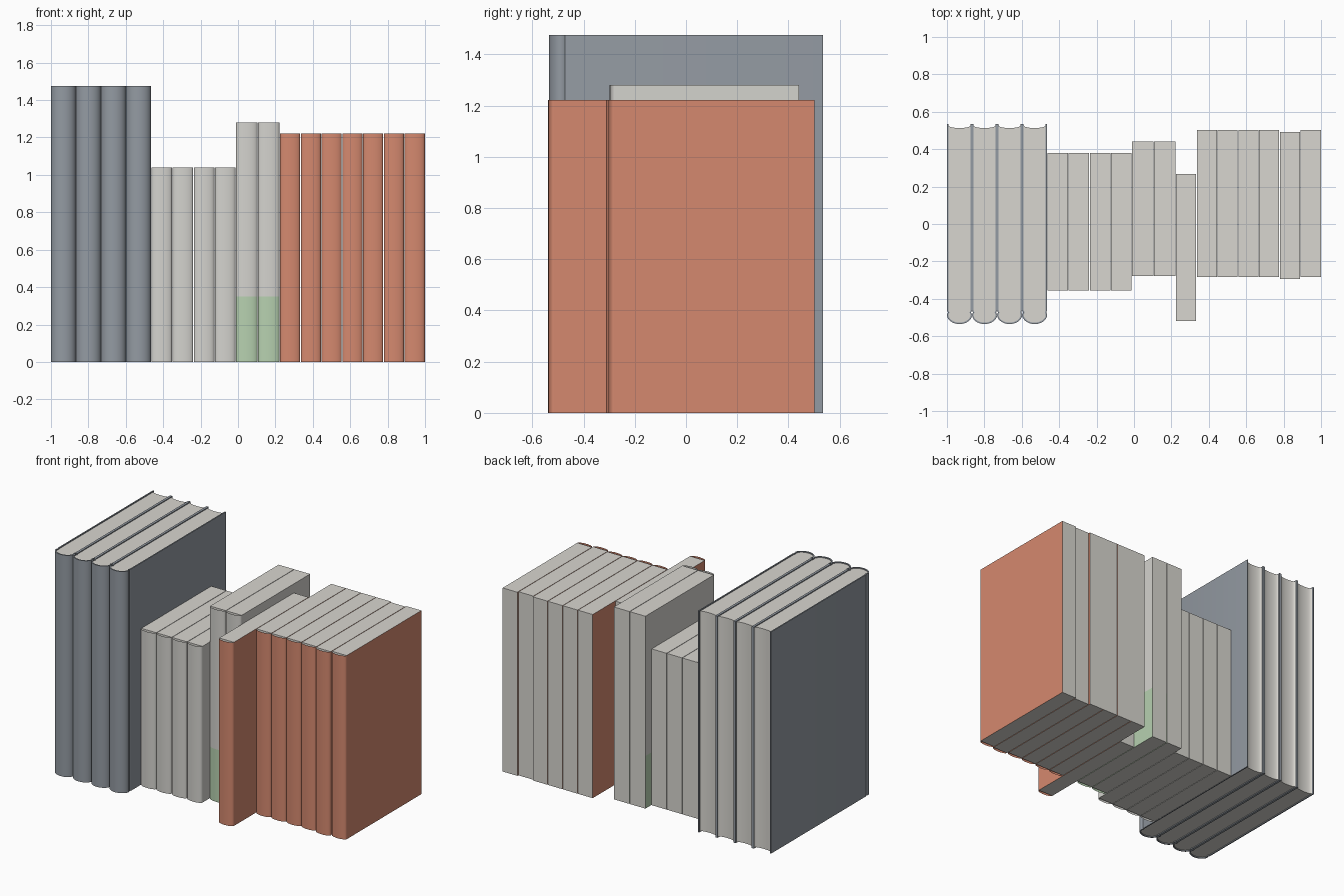
import bpy, bmesh, math

if "Cube" in bpy.data.objects:
    bpy.data.objects.remove(bpy.data.objects["Cube"])


def srgb(r, g, b):
    return tuple(((c / 255 + 0.055) / 1.055) ** 2.4 for c in (r, g, b)) + (1.0,)


def material(name, rgb):
    m = bpy.data.materials.new(name)
    m.diffuse_color = srgb(*rgb)
    m.use_nodes = True
    m.node_tree.nodes["Principled BSDF"].inputs["Base Color"].default_value = m.diffuse_color
    return m


PAGE = material("page_paper", (216, 214, 208))
BLUE = material("slate_cover", (148, 155, 163))
GREY = material("grey_cover", (212, 211, 206))
GREEN = material("green_band", (183, 209, 176))
ORANGE = material("terracotta_cover", (213, 137, 111))


def arc(h, y0, depth, n=14):
    """Rounded spine curve from left to right, bulging to the front."""
    return [(-h * math.cos(math.pi * i / n), y0 - depth * math.sin(math.pi * i / n))
            for i in range(n + 1)]


def extrude(name, pts, z0, z1, x, mats, closed=True, split=None):
    """Upright prism from a counterclockwise outline, or an open strip."""
    bm = bmesh.new()
    lo = [bm.verts.new((px + x, py, z0)) for px, py in pts]
    hi = [bm.verts.new((px + x, py, z1)) for px, py in pts]
    n = len(pts)
    for i in range(n if closed else n - 1):
        j = (i + 1) % n
        bm.faces.new((lo[i], lo[j], hi[j], hi[i]))
    if closed:
        bm.faces.new(hi)
        bm.faces.new(lo[::-1])
    if split:
        bmesh.ops.bisect_plane(bm, geom=bm.verts[:] + bm.edges[:] + bm.faces[:],
                               plane_co=(0, 0, split), plane_no=(0, 0, 1))
    bm.normal_update()
    me = bpy.data.meshes.new(name)
    for m in mats:
        me.materials.append(m)
    # Boards face sideways; a band covers the lower part of the cover
    for f in bm.faces:
        cover = not closed or abs(f.normal.x) > 0.9
        if len(mats) > 1 and cover:
            f.material_index = 1
            if split and f.calc_center_median().z < split:
                f.material_index = 2
    bm.to_mesh(me)
    bm.free()
    me.shade_smooth()
    me.set_sharp_from_angle(angle=math.radians(40))
    ob = bpy.data.objects.new(name, me)
    bpy.context.collection.objects.link(ob)
    return ob


def thin_book(name, x0, x1, front, back, height, cover, band=None):
    """Page block with coloured sides and a thin curved open spine."""
    x, h = (x0 + x1) / 2, (x1 - x0) / 2 - 0.0015
    y0 = front + 0.02
    mats = [PAGE, cover] + ([GREEN] if band else [])
    block = [(-h, back), (-h, y0), (h, y0), (h, back)]
    extrude(name + "_block", block, 0, height, x, mats, split=band)
    extrude(name + "_spine", arc(h, y0, 0.02), 0, height, x, mats, False, band)


def hardback(name, x0, x1, front, back, height):
    """Folded cover with hinge grooves, and pages hollowed at the back."""
    x, h, t = (x0 + x1) / 2, (x1 - x0) / 2, 0.008
    y0 = front + 0.05

    def wrap(w, depth):
        left = [(-w, back), (-w, y0 + 0.025), (-w + 0.005, y0 + 0.012)]
        right = [(-px, py) for px, py in left[::-1]]
        return left + arc(w, y0, depth) + right

    outer, inner = wrap(h, 0.05), wrap(h - t, 0.05 - t)
    extrude(name + "_cover", outer + inner[::-1], 0, height, x, [BLUE])
    w = h - t
    hollow = [(w * math.cos(math.pi * i / 12),
               back - 0.008 - 0.014 * math.sin(math.pi * i / 12)) for i in range(13)]
    extrude(name + "_pages", inner[1:-1] + hollow, 0.006, height - 0.006, x, [PAGE])


# Tall slate hardbacks
for i in range(4):
    hardback(f"slate_book_{i + 1}", -1 + i * 0.134, -1 + (i + 1) * 0.134,
             -0.535, 0.535, 1.475)

# Short grey books
for i in range(4):
    thin_book(f"short_grey_book_{i + 1}", -0.464 + i * 0.113, -0.464 + (i + 1) * 0.113,
              -0.375, 0.38, 1.04, GREY)

# Grey pair with a green lower band
for i in range(2):
    thin_book(f"banded_book_{i + 1}", -0.012 + i * 0.1175, -0.012 + (i + 1) * 0.1175,
              -0.298, 0.442, 1.28, GREY, 0.35)

# Terracotta set: the first is pulled forward, the sixth sits slightly out
for i in range(7):
    shift = {0: -0.235, 5: -0.01}.get(i, 0)
    thin_book(f"terracotta_book_{i + 1}", 0.223 + i * 0.111, 0.223 + (i + 1) * 0.111,
              -0.303 + shift, 0.502 + shift, 1.222, ORANGE)
